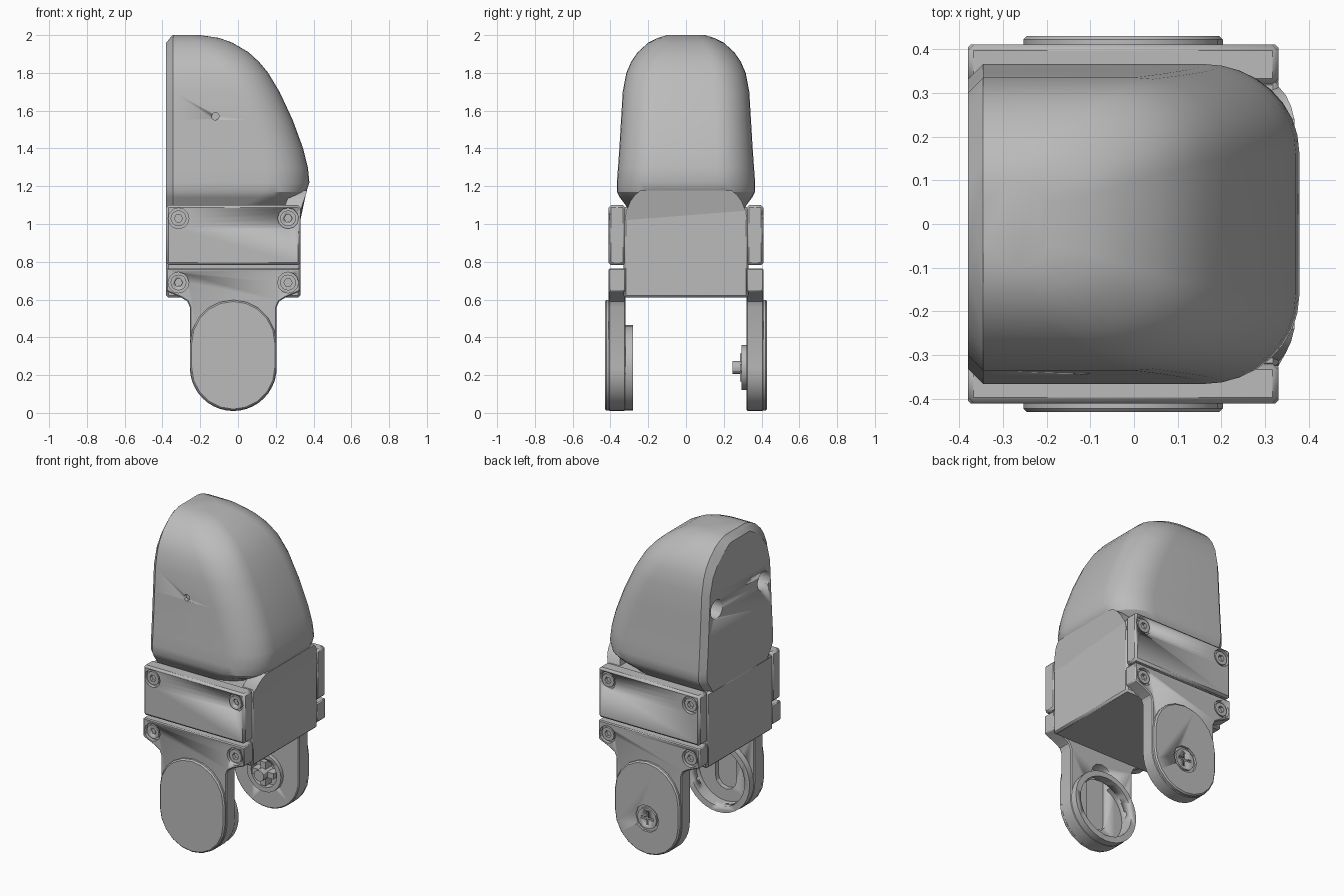
import bpy, bmesh, math
from mathutils import Vector, Matrix

if "Cube" in bpy.data.objects:
    bpy.data.objects.remove(bpy.data.objects["Cube"], do_unlink=True)

grey = bpy.data.materials.new("mid_grey")
grey.use_nodes = True
grey.diffuse_color = (0.5, 0.5, 0.5, 1)
grey.node_tree.nodes["Principled BSDF"].inputs["Base Color"].default_value = (0.5, 0.5, 0.5, 1)

CX, CZ, R = -0.025, 0.24, 0.23   # knuckle axis and radius


def activate(ob):
    bpy.ops.object.select_all(action='DESELECT')
    ob.select_set(True)
    bpy.context.view_layer.objects.active = ob


def finish(name, bm, smooth=True):
    bmesh.ops.recalc_face_normals(bm, faces=bm.faces)
    me = bpy.data.meshes.new(name)
    bm.to_mesh(me)
    bm.free()
    me.materials.append(grey)
    ob = bpy.data.objects.new(name, me)
    bpy.context.collection.objects.link(ob)
    if smooth:
        activate(ob)
        bpy.ops.object.shade_smooth_by_angle(angle=math.radians(30))
    return ob


def prism(name, pts, y0, y1):
    """Extrude an x-z outline from y0 to y1."""
    bm = bmesh.new()
    face = bm.faces.new([bm.verts.new((x, y0, z)) for x, z in pts])
    new = bmesh.ops.extrude_face_region(bm, geom=[face])["geom"]
    bmesh.ops.translate(bm, vec=(0, y1 - y0, 0),
                        verts=[v for v in new if isinstance(v, bmesh.types.BMVert)])
    return finish(name, bm)


def rect(x0, x1, z0, z1):
    return [(x0, z0), (x1, z0), (x1, z1), (x0, z1)]


def arc(cx, cz, r, a0, a1, n):
    return [(cx + r * math.cos(math.radians(a0 + (a1 - a0) * i / n)),
             cz + r * math.sin(math.radians(a0 + (a1 - a0) * i / n))) for i in range(n + 1)]


def disc(name, x, z, r, y0, y1, n=24):
    return prism(name, arc(x, z, r, 0, 360, n)[:-1], y0, y1)


def stadium(z0, z1, r, n=10):
    return arc(CX, z1, r, 0, 180, n) + arc(CX, z0, r, 180, 360, n)


def bevel(ob, width, segments=1):
    m = ob.modifiers.new("bevel", 'BEVEL')
    m.width, m.segments, m.limit_method = width, segments, 'ANGLE'
    m.angle_limit = math.radians(40)
    activate(ob)
    bpy.ops.object.modifier_apply(modifier=m.name)


def cut(ob, *cutters):
    for c in cutters:
        m = ob.modifiers.new("cut", 'BOOLEAN')
        m.operation, m.solver, m.object = 'DIFFERENCE', 'EXACT', c
        activate(ob)
        bpy.ops.object.modifier_apply(modifier=m.name)
        bpy.data.objects.remove(c, do_unlink=True)


# Rounded fingertip: stacked sections of (height, front reach, half width)
sections = [(1.08, .22, .31), (1.1, .25, .32), (1.14, .33, .35), (1.17, .362, .365),
            (1.22, .378, .366), (1.3, .37, .36), (1.4, .345, .353), (1.55, .29, .344),
            (1.7, .22, .335), (1.8, .16, .316), (1.86, .11, .29), (1.91, .055, .255),
            (1.96, -.03, .2), (1.985, -.1, .15), (2.0, -.2, .1)]


def section(z, xf, w):
    xb = -.38 + max(0, z - 1.965)
    wb = max(.05, w - .035 - .065 * max(0, (z - 1.7) / .26) ** 2)
    rx, ry = min(.22, (xf + .34) * .6), w * .55
    side = [(xb, wb), (-.345, w)]
    for i in range(9):
        a = math.radians(90 - 90 * i / 8)
        side.append((xf - rx + rx * math.cos(a), w - ry + ry * math.sin(a)))
    return [(x, y, z) for x, y in side] + [(x, -y, z) for x, y in reversed(side)]


bm = bmesh.new()
rings = [[bm.verts.new(p) for p in section(*s)] for s in sections]
for a, b in zip(rings, rings[1:]):
    for i in range(len(a)):
        j = (i + 1) % len(a)
        bm.faces.new((a[i], a[j], b[j], b[i]))
bm.faces.new(rings[0])
bm.faces.new(rings[-1])
tip = finish("fingertip", bm)
for y in (-.235, .235):
    bm = bmesh.new()
    bmesh.ops.create_cone(bm, cap_ends=True, segments=16, radius1=.06, radius2=.06, depth=.3,
                          matrix=Matrix.Translation((-.4, y, 1.59)) @ Matrix.Rotation(math.pi / 2, 4, 'Y'))
    cut(tip, finish("hole_cutter", bm))
cut(tip, disc("pin_cutter", -.12, 1.57, .02, -.5, -.32, 12))

# Middle block and the curved lip holding the pad
block = prism("middle_block", rect(-.38, .33, .61, 1.09), -.33, .33)
bevel(block, .012)
bm = bmesh.new()
outline = [(.325, 1.02), (.315, 1.07), (.295, 1.12), (.27, 1.155), (.24, 1.178)]
outline += [(-y, z) for y, z in reversed(outline)]
loops = [[bm.verts.new((x + max(0, z - 1.07) * .34, y, z)) for y, z in outline] for x in (.24, .33)]
for i in range(len(outline)):
    j = (i + 1) % len(outline)
    bm.faces.new((loops[0][i], loops[0][j], loops[1][j], loops[1][i]))
for loop in loops:
    bm.faces.new(loop)
finish("pad_lip", bm)

# Side plates, legs, caps and corner screws on both sides
leg_outline = ([(-.38, .765), (-.38, .645), (-.3, .61), (-.268, .59), (-.255, .56)]
               + arc(CX, CZ, R, 180, 360, 20)
               + [(.205, .56), (.218, .59), (.25, .61), (.33, .645), (.33, .765)])
legs, caps = {}, {}
for s, side in ((-1, "front"), (1, "rear")):
    upper = prism(side + "_upper_plate", rect(-.38, .33, .782, 1.1), s * .32, s * .41)
    bevel(upper, .013)
    leg = prism(side + "_leg", leg_outline, s * .32, s * .41)
    bevel(leg, .006)
    cap = prism(side + "_leg_cap", stadium(CZ, .37, R - .002), s * .40, s * .43)
    bevel(cap, .008)
    legs[s], caps[s] = leg, cap
    for x in (-.315, .265):
        for z, plate in ((1.03, upper), (.69, leg)):
            cut(plate, disc("screw_cutter", x, z, .055, s * .385, s * .45, 12))
            screw = disc(side + "_corner_screw", x, z, .042, s * .37, s * .405, 16)
            cut(screw, disc("hex_cutter", x, z, .022, s * .385, s * .45, 6))

# Front leg: inner dish with an upright slot
dish = disc("inner_dish", CX, CZ - .002, R - .004, -.335, -.28, 32)
cut(dish, disc("dish_cutter", CX, CZ, .19, -.4, -.2, 32))
cut(legs[-1], disc("dish_cutter", CX, CZ, .19, -.365, -.2, 32),
    prism("slot_cutter", stadium(.2, .46, .075, 6), -.395, -.2))

# Rear leg: inner hub with a spoked boss
hub = disc("inner_hub", CX, CZ, .12, .295, .33, 20)
cut(hub, disc("hub_cutter", CX, CZ, .09, .2, .4, 20))
cut(legs[1], disc("hub_cutter", CX, CZ, .09, .2, .345, 20))
disc("hub_pin", CX, CZ, .035, .245, .36, 12)


def cross(name, half, thin, y0, y1):
    return [prism(name, rect(CX - a, CX + a, CZ - b, CZ + b), y0, y1)
            for a, b in ((half, thin), (thin, half))]


cross("hub_spoke", .075, .018, .285, .36)

# Rear leg: outer pivot screw with a cross recess
cut(caps[1], disc("pivot_cutter", CX, CZ, .085, .415, .5, 10))
pivot = disc("pivot_screw", CX, CZ, .068, .405, .428, 12)
cut(pivot, *cross("drive_cutter", .045, .008, .415, .5))
